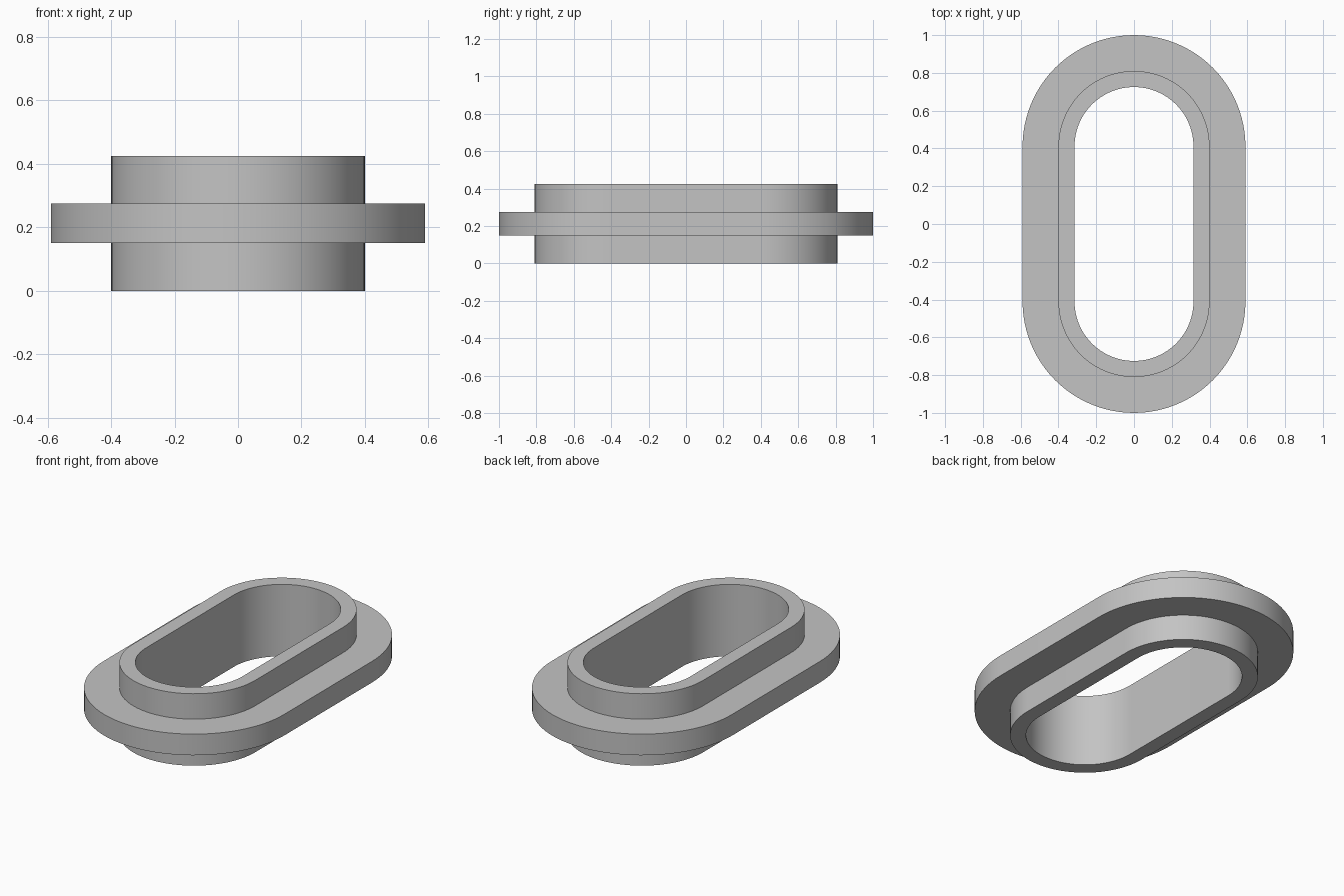
import bpy
import bmesh
from math import pi, sin, cos, radians

cube = bpy.data.objects.get("Cube")
if cube:
    bpy.data.objects.remove(cube, do_unlink=True)

grey = bpy.data.materials.new("plain grey")
grey.use_nodes = True
colour = (0.55, 0.55, 0.55, 1)
grey.diffuse_color = colour
grey.node_tree.nodes["Principled BSDF"].inputs["Base Color"].default_value = colour

HALF_STRAIGHT = 0.41   # distance from the middle to each rounded end's centre
SEGMENTS = 48          # steps round each rounded end
HOLE, COLLAR, FLANGE = 0.315, 0.40, 0.59
BOTTOM, FLANGE_LOW, FLANGE_HIGH, TOP = 0, 0.15, 0.275, 0.425


def slot_ring(bm, radius, z):
    """Vertices of a slot outline: two half circles joined by straight sides."""
    ring = []
    for start, centre in ((0, HALF_STRAIGHT), (pi, -HALF_STRAIGHT)):
        for i in range(SEGMENTS + 1):
            a = start + pi * i / SEGMENTS
            ring.append(bm.verts.new((radius * cos(a), centre + radius * sin(a), z)))
    return ring


# Wall cross-section, swept round the slot: collar with a flange at mid height
profile = [
    (HOLE, BOTTOM), (COLLAR, BOTTOM),
    (COLLAR, FLANGE_LOW), (FLANGE, FLANGE_LOW),
    (FLANGE, FLANGE_HIGH), (COLLAR, FLANGE_HIGH),
    (COLLAR, TOP), (HOLE, TOP),
]
bm = bmesh.new()
rings = [slot_ring(bm, r, z) for r, z in profile]
for k, lower in enumerate(rings):
    upper = rings[(k + 1) % len(rings)]
    for i in range(len(lower)):
        j = (i + 1) % len(lower)
        bm.faces.new((lower[i], lower[j], upper[j], upper[i]))
bmesh.ops.recalc_face_normals(bm, faces=bm.faces)

mesh = bpy.data.meshes.new("flanged_slot_bushing")
bm.to_mesh(mesh)
bm.free()
mesh.materials.append(grey)
bushing = bpy.data.objects.new("flanged_slot_bushing", mesh)
bpy.context.collection.objects.link(bushing)

# Smooth round ends with crisp rims
bpy.ops.object.select_all(action="DESELECT")
bushing.select_set(True)
bpy.context.view_layer.objects.active = bushing
bpy.ops.object.shade_smooth_by_angle(angle=radians(30))
